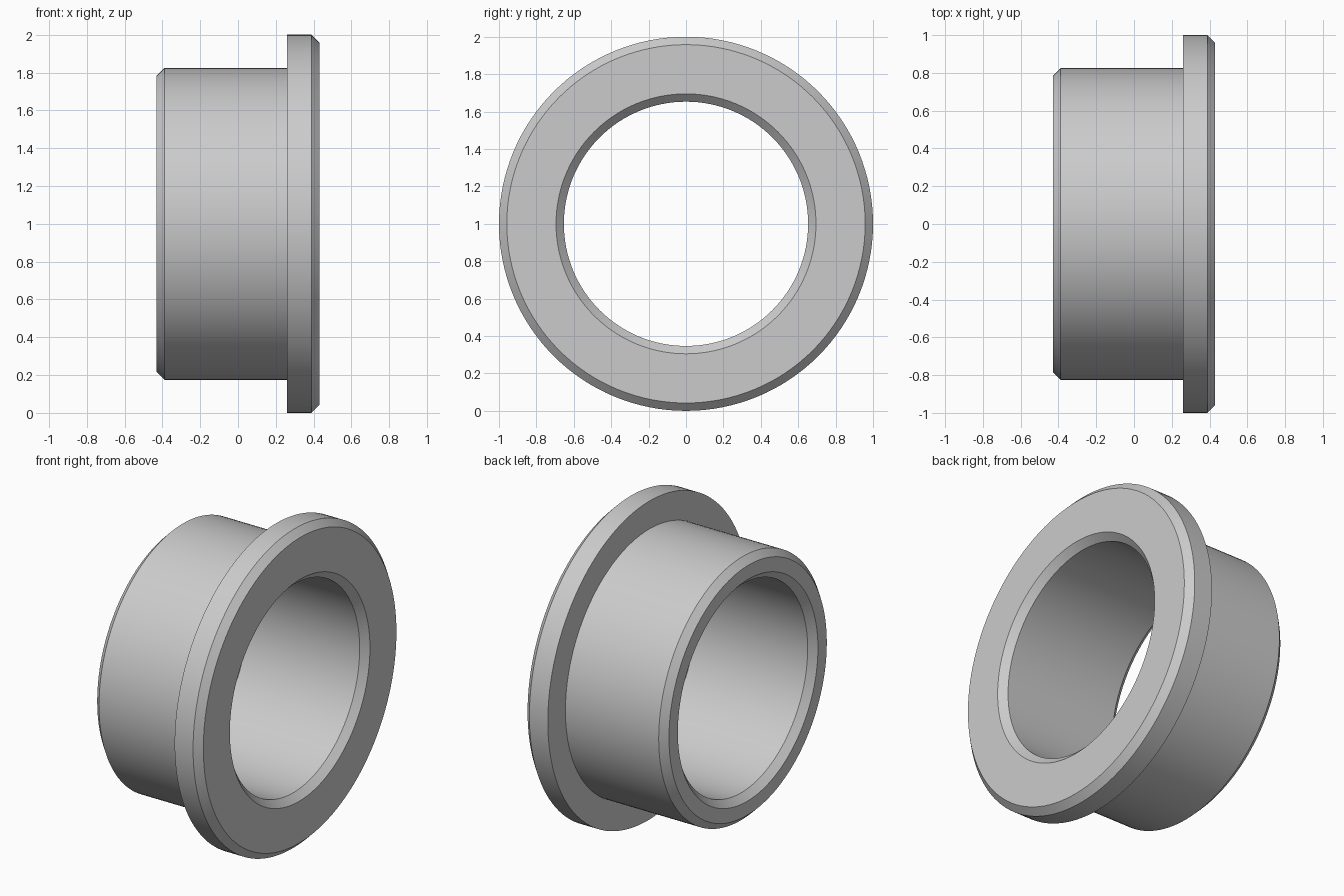
import bpy, bmesh
from math import cos, sin, pi, radians

if "Cube" in bpy.data.objects:
    bpy.data.objects.remove(bpy.data.objects["Cube"])

SEGMENTS = 128
CHAMFER = 0.042
HALF = 0.43
BORE, BARREL, FLANGE = 0.653, 0.825, 1.0
STEP_X = 0.26

# Closed cross-section as (x, radius): barrel, flange, then back through the bore
profile = [
    (-HALF, BARREL - CHAMFER), (-HALF + CHAMFER, BARREL),
    (STEP_X, BARREL), (STEP_X, FLANGE),
    (HALF - CHAMFER, FLANGE), (HALF, FLANGE - CHAMFER),
    (HALF, BORE + CHAMFER), (HALF - CHAMFER, BORE),
    (-HALF + CHAMFER, BORE), (-HALF, BORE + CHAMFER),
]


def lathe_x(name, section, segments, centre_z):
    """Revolve a closed cross-section around a horizontal x axis."""
    bm = bmesh.new()
    rings = []
    for i in range(segments):
        a = 2 * pi * i / segments
        rings.append([bm.verts.new((x, r * cos(a), centre_z + r * sin(a)))
                      for x, r in section])
    n = len(section)
    for i in range(segments):
        p, q = rings[i], rings[(i + 1) % segments]
        for j in range(n):
            k = (j + 1) % n
            bm.faces.new((p[j], p[k], q[k], q[j]))
    bmesh.ops.recalc_face_normals(bm, faces=bm.faces)
    mesh = bpy.data.meshes.new(name)
    bm.to_mesh(mesh)
    bm.free()
    obj = bpy.data.objects.new(name, mesh)
    bpy.context.collection.objects.link(obj)
    return obj


# Flanged bushing
bushing = lathe_x("flanged_bushing", profile, SEGMENTS, FLANGE)
bpy.context.view_layer.objects.active = bushing
bushing.select_set(True)
bpy.ops.object.shade_smooth_by_angle(angle=radians(30))
